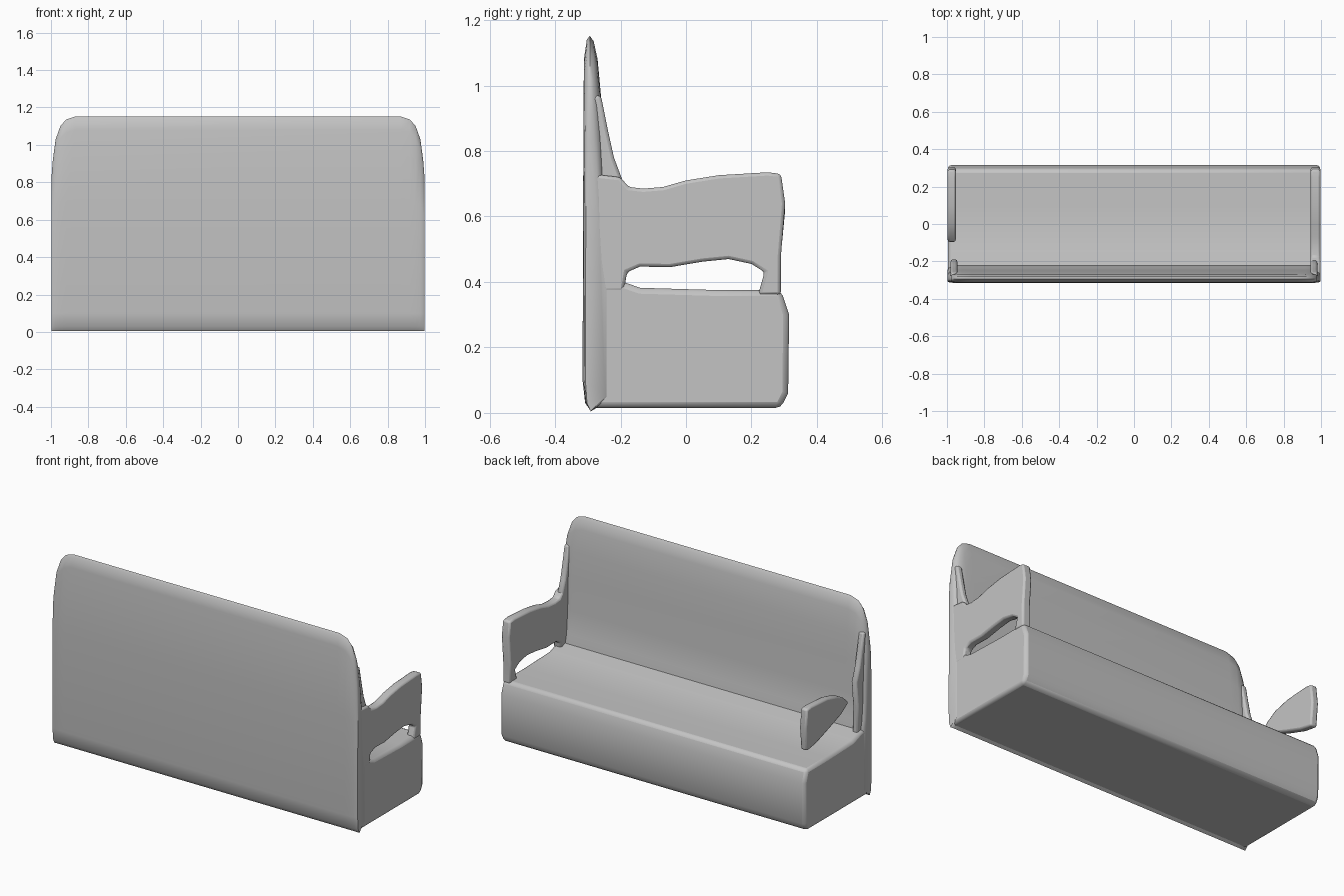
import bpy, bmesh, math

cube = bpy.data.objects.get("Cube")
if cube:
    bpy.data.objects.remove(cube, do_unlink=True)

GREY = (0.55, 0.55, 0.55, 1)
mat = bpy.data.materials.new("soft grey")
mat.use_nodes = True
mat.diffuse_color = GREY
bsdf = mat.node_tree.nodes["Principled BSDF"]
bsdf.inputs["Base Color"].default_value = GREY
bsdf.inputs["Roughness"].default_value = 0.8


def loft(name, rings, bevel=0.0, angle=40):
    """Skin a row of equal rings and close both ends."""
    bm = bmesh.new()
    rows = [[bm.verts.new(p) for p in ring] for ring in rings]
    n = len(rows[0])
    for a, b in zip(rows, rows[1:]):
        for i in range(n):
            j = (i + 1) % n
            bm.faces.new((a[i], a[j], b[j], b[i]))
    bm.faces.new(rows[0])
    bm.faces.new(rows[-1])
    bmesh.ops.recalc_face_normals(bm, faces=bm.faces)
    mesh = bpy.data.meshes.new(name)
    bm.to_mesh(mesh)
    bm.free()
    mesh.materials.append(mat)
    obj = bpy.data.objects.new(name, mesh)
    bpy.context.collection.objects.link(obj)
    if bevel:
        mod = obj.modifiers.new("Soft edges", "BEVEL")
        mod.width = bevel
        mod.segments = 2
        mod.limit_method = "ANGLE"
        mod.angle_limit = math.radians(40)
    bpy.ops.object.select_all(action="DESELECT")
    obj.select_set(True)
    bpy.context.view_layer.objects.active = obj
    bpy.ops.object.shade_smooth_by_angle(angle=math.radians(angle))
    return obj


def plate(name, outline, x0, x1, bevel=0.01):
    return loft(name, [[(x, y, z) for y, z in outline] for x in (x0, x1)], bevel)


# Seat box, rising gently into the backrest
seat = [(-0.3, 0.015), (0.29, 0.015), (0.312, 0.06), (0.315, 0.3), (0.29, 0.375),
        (0.1, 0.375), (-0.14, 0.382), (-0.22, 0.41), (-0.3, 0.41)]
plate("seat_base", seat, -0.995, 0.995, 0.018)

# Tall backrest, its top corners rounded by lowering the end sections
back = [(-0.29, 0.005), (-0.308, 0.03), (-0.316, 0.1), (-0.314, 0.7), (-0.312, 1.08),
        (-0.303, 1.14), (-0.294, 1.152), (-0.282, 1.135), (-0.27, 1.08), (-0.258, 0.95),
        (-0.25, 0.8), (-0.245, 0.6), (-0.235, 0.46), (-0.215, 0.38), (-0.215, 0.05)]
ends = [(0.997, 0.83, 0.6), (0.99, 0.92, 0.8), (0.975, 1.03, 0.9),
        (0.95, 1.1, 1), (0.92, 1.135, 1), (0.87, 1.152, 1)]
stations = [(-x, t, s) for x, t, s in ends] + [(x, t, s) for x, t, s in reversed(ends)]
rings = []
for x, top, slim in stations:
    rings.append([(x, -0.294 + (y + 0.294) * slim,
                   z if z < 0.5 else 0.5 + (z - 0.5) * (top - 0.5) / 0.652)
                  for y, z in back])
loft("backrest", rings)

# Side wings flaring out of the backrest
wing = [(-0.3, 0.37), (-0.2, 0.37), (-0.205, 0.55), (-0.19, 0.7), (-0.22, 0.78),
        (-0.24, 0.87), (-0.26, 0.97), (-0.3, 0.97)]
for side, label in ((1, "left"), (-1, "right")):
    plate(label + "_wing", wing, side * 0.945, side * 0.98)

# Complete armrest with a slot above the seat and a short front post
arm = [(-0.29, 0.73), (-0.2, 0.72), (-0.175, 0.69), (-0.13, 0.685), (-0.07, 0.69),
       (0, 0.71), (0.1, 0.726), (0.25, 0.735), (0.29, 0.73), (0.303, 0.64),
       (0.29, 0.48), (0.29, 0.36), (0.22, 0.36), (0.24, 0.43), (0.2, 0.455),
       (0.13, 0.47), (0.05, 0.462), (-0.05, 0.445), (-0.14, 0.447), (-0.18, 0.43),
       (-0.19, 0.37), (-0.29, 0.37)]
plate("left_armrest", arm, 0.945, 0.996)

# Broken armrest, only the front end remains
stub = [(0.29, 0.73), (0.25, 0.735), (0.1, 0.725), (0, 0.7), (-0.06, 0.665),
        (-0.1, 0.625), (-0.03, 0.58), (0.08, 0.54), (0.2, 0.5), (0.29, 0.485),
        (0.303, 0.62)]
plate("right_armrest", stub, -0.996, -0.953)
